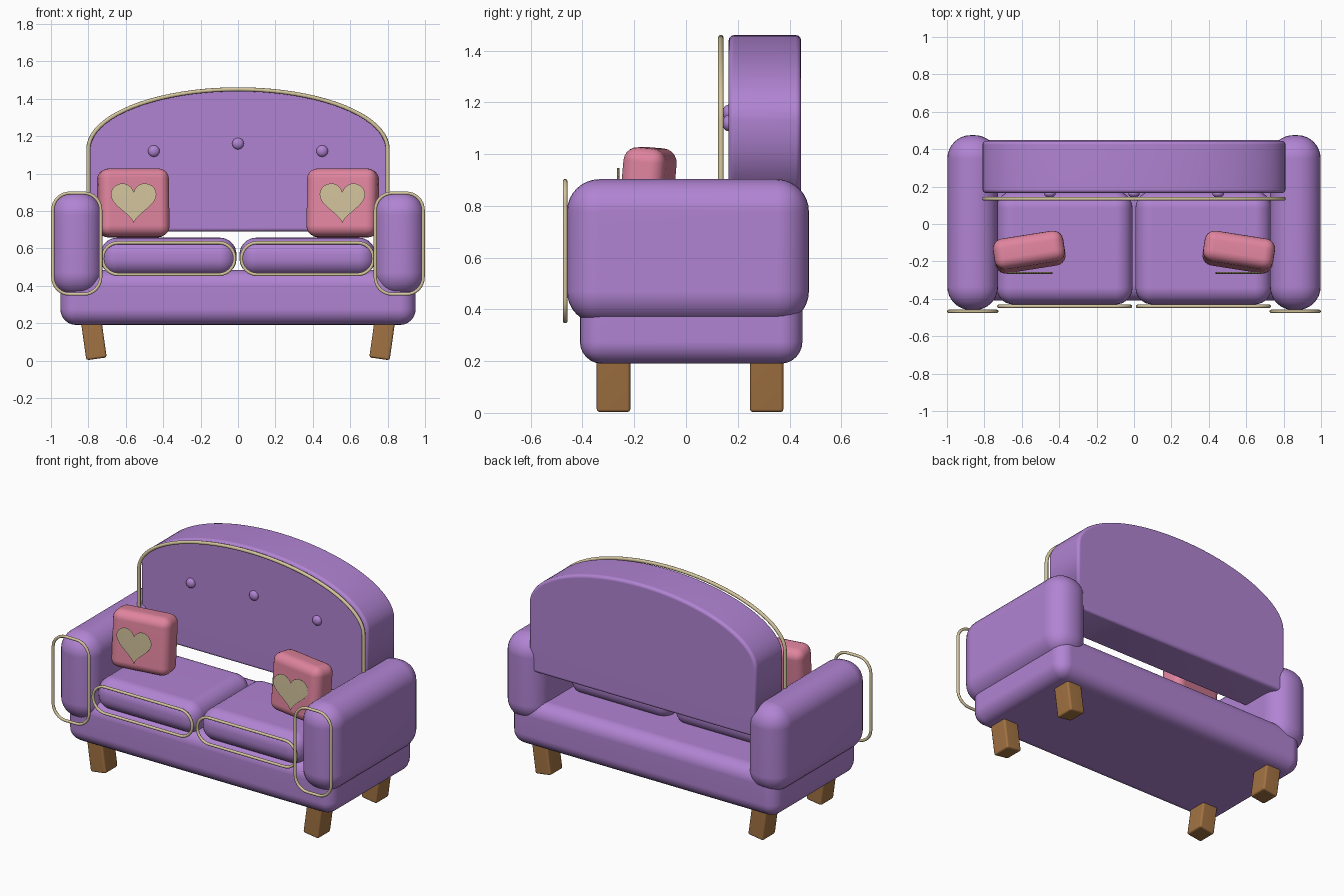
import bpy, bmesh, math
from mathutils import Matrix, Vector

if "Cube" in bpy.data.objects:
    bpy.data.objects.remove(bpy.data.objects["Cube"])


def material(name, rgb):
    m = bpy.data.materials.new(name)
    m.diffuse_color = (*rgb, 1)
    m.use_nodes = True
    m.node_tree.nodes["Principled BSDF"].inputs["Base Color"].default_value = m.diffuse_color
    return m


PURPLE = material("purple_fabric", (0.44, 0.23, 0.65))
PINK = material("pink_fabric", (0.74, 0.23, 0.34))
CREAM = material("cream_piping", (0.66, 0.56, 0.34))
WOOD = material("brown_wood", (0.36, 0.17, 0.055))


def finish(bm, name, mat, weighted=True):
    bmesh.ops.recalc_face_normals(bm, faces=bm.faces)
    for f in bm.faces:
        f.smooth = True
    mesh = bpy.data.meshes.new(name)
    bm.to_mesh(mesh)
    bm.free()
    mesh.materials.append(mat)
    ob = bpy.data.objects.new(name, mesh)
    bpy.context.collection.objects.link(ob)
    if weighted:
        ob.modifiers.new("even_normals", 'WEIGHTED_NORMAL')
    return ob


def rounded_box(name, lo, hi, radius, mat, segments=6, rot=None):
    """Box between two corners with rounded edges, turned about its centre."""
    lo, hi = Vector(lo), Vector(hi)
    bm = bmesh.new()
    bmesh.ops.create_cube(bm, size=1)
    bmesh.ops.scale(bm, vec=hi - lo, verts=bm.verts)
    bmesh.ops.bevel(bm, geom=bm.edges[:], offset=radius, segments=segments,
                    profile=0.5, affect='EDGES')
    if rot:
        bmesh.ops.transform(bm, matrix=rot, verts=bm.verts)
    bmesh.ops.translate(bm, vec=(lo + hi) / 2, verts=bm.verts)
    return finish(bm, name, mat)


def prism(name, outline, y0, y1, mat, radius=0.0):
    """Outline in x,z pushed from y0 to y1, with softened rims."""
    bm = bmesh.new()
    front = bm.faces.new([bm.verts.new((x, y0, z)) for x, z in outline])
    new = bmesh.ops.extrude_face_region(bm, geom=[front])["geom"]
    bmesh.ops.translate(bm, vec=(0, y1 - y0, 0),
                        verts=[v for v in new if isinstance(v, bmesh.types.BMVert)])
    if not any(len(f.verts) == len(outline) and f.calc_center_median().y < y0 + 1e-4
               for f in bm.faces):
        bm.faces.new([v for v in bm.verts if abs(v.co.y - y0) < 1e-5])
    if radius:
        rims = [e for e in bm.edges if abs(e.verts[0].co.y - e.verts[1].co.y) < 1e-5]
        bmesh.ops.bevel(bm, geom=rims, offset=radius, segments=3,
                        profile=0.5, affect='EDGES')
    return finish(bm, name, mat)


def piping(name, points, y, radius, closed):
    """Round cord along points in x,z."""
    cu = bpy.data.curves.new(name, 'CURVE')
    cu.dimensions = '3D'
    cu.bevel_depth = radius
    cu.bevel_resolution = 3
    cu.use_fill_caps = True
    sp = cu.splines.new('POLY')
    sp.points.add(len(points) - 1)
    for p, (x, z) in zip(sp.points, points):
        p.co = (x, y, z, 1)
    sp.use_cyclic_u = closed
    sp.use_smooth = True
    cu.materials.append(CREAM)
    bpy.context.collection.objects.link(bpy.data.objects.new(name, cu))


def rounded_rect(x0, x1, z0, z1, r, n=8):
    pts = []
    corners = [(x1 - r, z1 - r), (x0 + r, z1 - r), (x0 + r, z0 + r), (x1 - r, z0 + r)]
    for q, (cx, cz) in enumerate(corners):
        for i in range(n + 1):
            a = (q + i / n) * math.pi / 2
            pts.append((cx + r * math.cos(a), cz + r * math.sin(a)))
    return pts


def arch(half, bottom, spring, top, n=40):
    arc = [(half * math.cos(math.pi * i / n),
            spring + (top - spring) * math.sin(math.pi * i / n)) for i in range(n + 1)]
    return [(half, bottom)] + arc + [(-half, bottom)]


# Base and arched back rest
rounded_box("base", (-0.95, -0.41, 0.19), (0.95, 0.45, 0.485), 0.085, PURPLE)
prism("back_rest", arch(0.81, 0.69, 1.13, 1.46), 0.165, 0.445, PURPLE, 0.02)
piping("back_piping", arch(0.80, 0.70, 1.13, 1.45), 0.135, 0.011, False)

# Back buttons
for x, z in ((-0.45, 1.12), (0, 1.16), (0.45, 1.12)):
    bm = bmesh.new()
    bmesh.ops.create_uvsphere(bm, u_segments=20, v_segments=12, radius=0.031)
    bmesh.ops.scale(bm, vec=(1, 0.7, 1), verts=bm.verts)
    bmesh.ops.translate(bm, vec=(x, 0.163, z), verts=bm.verts)
    finish(bm, "back_button", PURPLE, False)

for s, side in ((-1, "left"), (1, "right")):
    def span(a, b):
        return sorted((s * a, s * b))

    # Arm with piping
    x0, x1 = span(0.727, 0.998)
    rounded_box(side + "_arm", (x0, -0.46, 0.345), (x1, 0.475, 0.903), 0.125, PURPLE, 8)
    x0, x1 = span(0.734, 0.99)
    piping(side + "_arm_piping", rounded_rect(x0, x1, 0.355, 0.895, 0.09), -0.467, 0.009, True)

    # Seat cushion with piping
    x0, x1 = span(0.008, 0.735)
    rounded_box(side + "_seat_cushion", (x0, -0.43, 0.455), (x1, 0.175, 0.657), 0.09, PURPLE, 8)
    x0, x1 = span(0.018, 0.724)
    piping(side + "_cushion_piping", rounded_rect(x0, x1, 0.46, 0.63, 0.084), -0.44, 0.009, True)

    # Throw pillow, turned inward and leaning back
    turn = Matrix.Rotation(-s * math.radians(9), 4, 'Z') @ Matrix.Rotation(math.radians(-5), 4, 'X')
    rounded_box(side + "_pillow", (s * 0.56 - 0.19, -0.233, 0.66),
                (s * 0.56 + 0.19, -0.067, 1.025), 0.055, PINK, 5, turn)

    # Heart patch
    heart = []
    for i in range(48):
        t = 2 * math.pi * i / 48
        hx = 16 * math.sin(t) ** 3
        hz = (13 * math.cos(t) - 5 * math.cos(2 * t)
              - 2 * math.cos(3 * t) - math.cos(4 * t))
        heart.append((s * 0.558 + hx * 0.0076, 0.859 + hz * 0.0074))
    prism(side + "_heart", heart, -0.266, -0.257, CREAM)

    # Legs, feet leaning inward
    lean = Matrix.Rotation(s * math.radians(8), 4, 'Y')
    for y, place in ((-0.28, "front"), (0.312, "back")):
        rounded_box(f"{place}_{side}_leg", (s * 0.772 - 0.055, y - 0.065, 0.008),
                    (s * 0.772 + 0.055, y + 0.065, 0.232), 0.012, WOOD, 2, lean)
